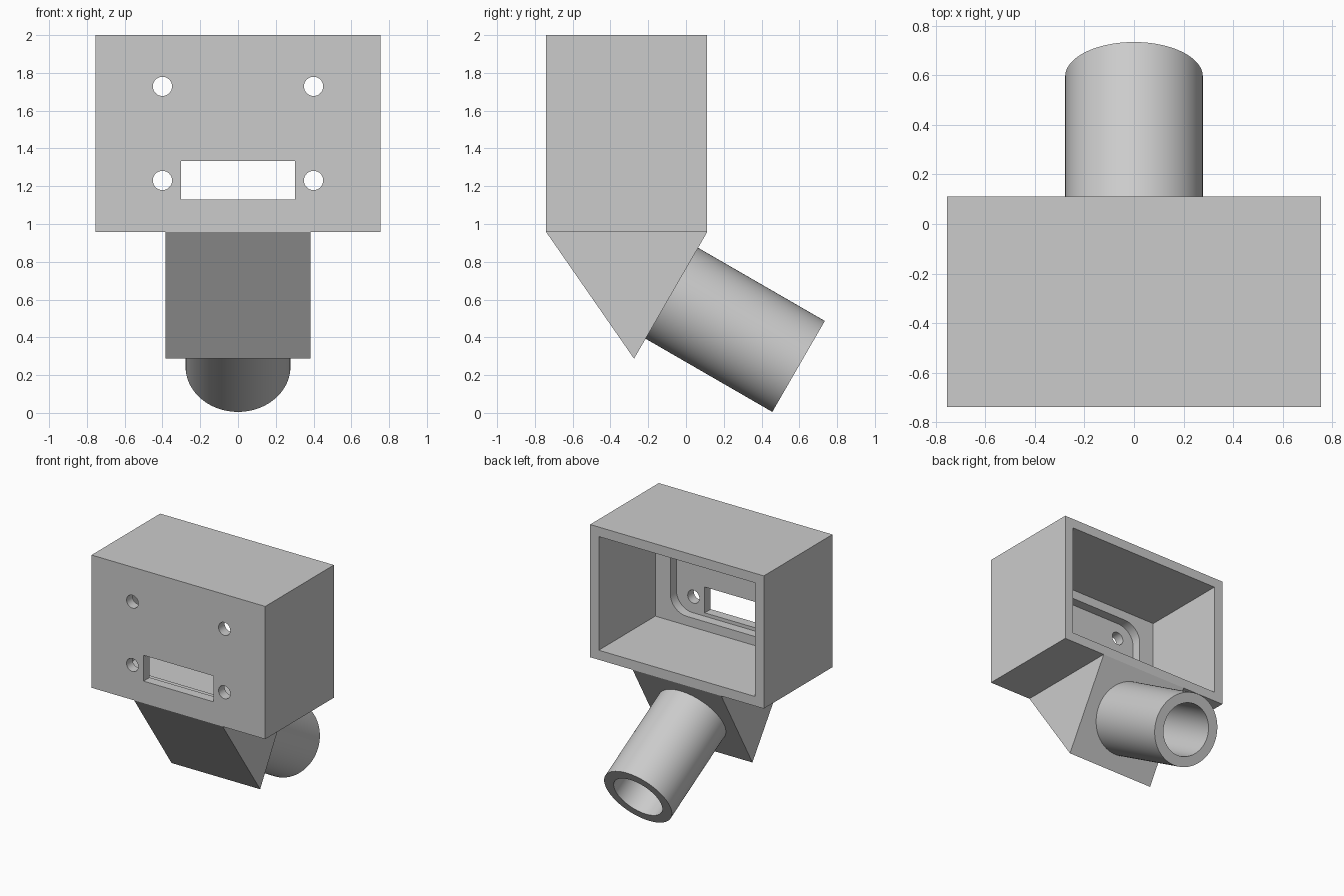
import bpy, bmesh
from math import cos, sin, pi, radians
from mathutils import Vector

cube = bpy.data.objects.get("Cube")
if cube:
    bpy.data.objects.remove(cube, do_unlink=True)

# Single grey material
GREY = (0.6, 0.6, 0.6, 1.0)
grey = bpy.data.materials.new("light_grey")
grey.use_nodes = True
grey.diffuse_color = GREY
grey.node_tree.nodes["Principled BSDF"].inputs["Base Color"].default_value = GREY


def finish(name, bm):
    bmesh.ops.recalc_face_normals(bm, faces=bm.faces)
    mesh = bpy.data.meshes.new(name)
    bm.to_mesh(mesh)
    bm.free()
    mesh.materials.append(grey)
    obj = bpy.data.objects.new(name, mesh)
    bpy.context.collection.objects.link(obj)
    return obj


def prism(name, points, offset):
    """Extrude a flat outline of 3D points by an offset."""
    bm = bmesh.new()
    face = bm.faces.new([bm.verts.new(p) for p in points])
    new = bmesh.ops.extrude_face_region(bm, geom=[face])["geom"]
    verts = [g for g in new if isinstance(g, bmesh.types.BMVert)]
    bmesh.ops.translate(bm, verts=verts, vec=offset)
    return finish(name, bm)


def block(name, x, y0, y1, z0, z1):
    outline = [(-x, y0, z0), (x, y0, z0), (x, y0, z1), (-x, y0, z1)]
    return prism(name, outline, (0, y1 - y0, 0))


def cylinder(name, start, end, radius, sides):
    start, end = Vector(start), Vector(end)
    axis = end - start
    turn = axis.to_track_quat('Z', 'Y')
    ring = [start + turn @ Vector((radius * cos(2 * pi * i / sides),
                                   radius * sin(2 * pi * i / sides), 0))
            for i in range(sides)]
    return prism(name, ring, axis)


def cut(target, cutter):
    mod = target.modifiers.new("cut", 'BOOLEAN')
    mod.operation, mod.solver, mod.object = 'DIFFERENCE', 'EXACT', cutter
    activate(target)
    bpy.ops.object.modifier_apply(modifier=mod.name)
    bpy.data.objects.remove(cutter, do_unlink=True)


def activate(obj):
    bpy.ops.object.select_all(action='DESELECT')
    obj.select_set(True)
    bpy.context.view_layer.objects.active = obj


def smooth(obj):
    activate(obj)
    bpy.ops.object.shade_smooth_by_angle(angle=radians(30))


FRONT, BACK, BOTTOM, TOP, HALF = -0.74, 0.112, 0.957, 2.0, 0.755
WALL = 0.075
MID = (BOTTOM + TOP) / 2
PANEL = FRONT + 2 * WALL

# Housing, open at the back
housing = block("housing", HALF, FRONT, BACK, BOTTOM, TOP)
cut(housing, block("cavity_cutter", HALF - WALL, PANEL, BACK + 0.1,
                   BOTTOM + WALL, TOP - WALL))

# Rounded recess inside the front panel
RX, RZ, R = 0.55, 0.375, 0.14
outline = []
for quarter, (sx, sz) in enumerate([(1, 1), (-1, 1), (-1, -1), (1, -1)]):
    for step in range(9):
        a = (quarter + step / 8) * pi / 2
        outline.append((sx * (RX - R) + R * cos(a), FRONT + WALL,
                        MID + sz * (RZ - R) + R * sin(a)))
cut(housing, prism("recess_cutter", outline, (0, WALL + 0.1, 0)))

# Slot and four screw holes through the panel
cut(housing, block("slot_cutter", 0.303, FRONT - 0.1, PANEL + 0.1, 1.13, 1.333))
for x in (-0.4, 0.4):
    for z in (MID - 0.248, MID + 0.25):
        cut(housing, cylinder("hole_cutter", (x, FRONT - 0.1, z),
                              (x, PANEL + 0.1, z), 0.051, 32))
smooth(housing)

# Wedge-shaped neck under the housing
NECK = 0.385
prism("neck_wedge", [(-NECK, FRONT, BOTTOM), (-NECK, BACK, BOTTOM),
                     (-NECK, -0.275, 0.287)], (2 * NECK, 0, 0))

# Angled hollow tube, square to the wedge's back face
axis = Vector((0, cos(radians(30)), -sin(radians(30))))
end = Vector((0, 0.596, 0.246))
start = end - axis * 0.778
tube = cylinder("socket_tube", start, end, 0.278, 96)
cut(tube, cylinder("bore_cutter", start - axis * 0.1, end + axis * 0.1, 0.2, 96))
smooth(tube)
